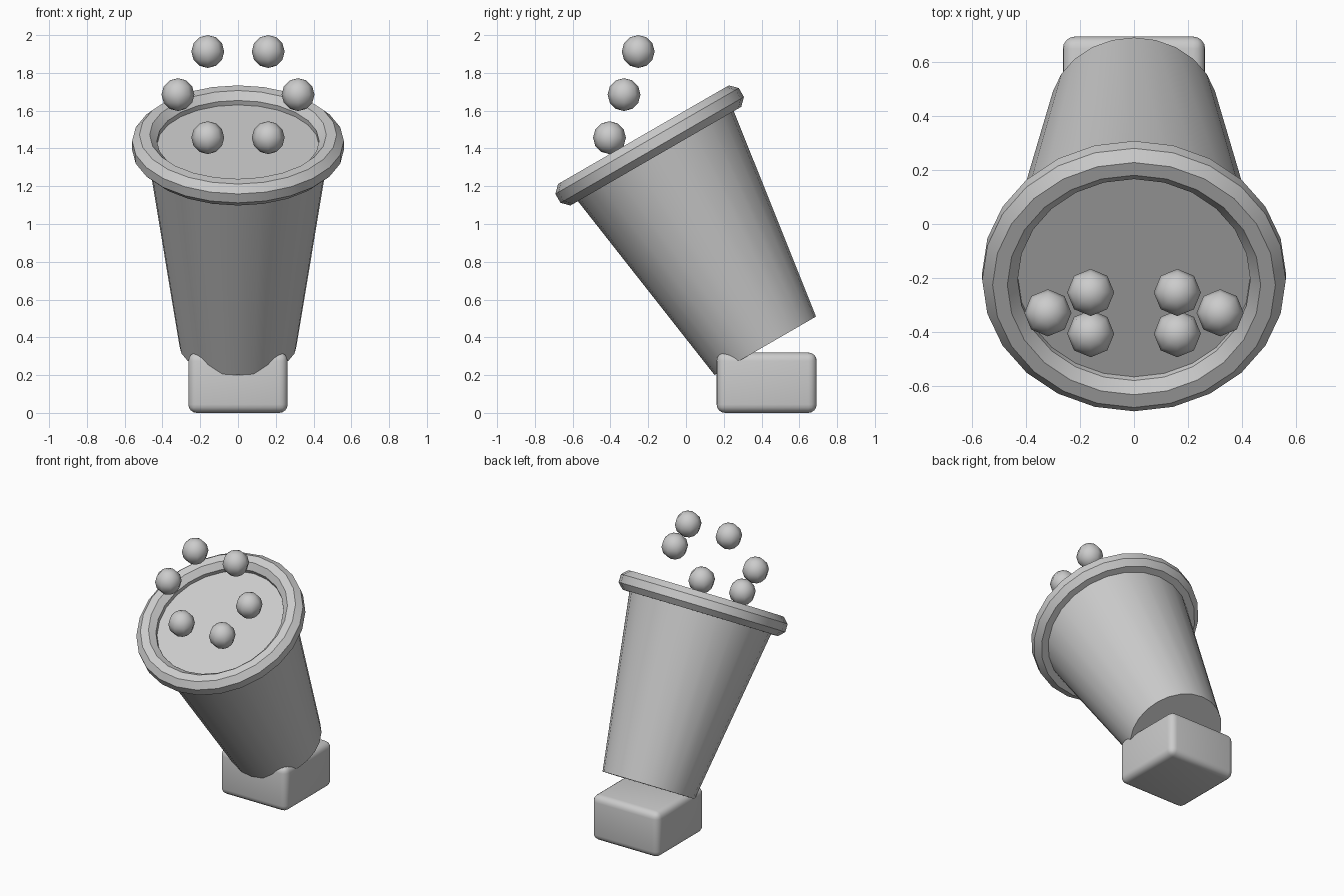
import bpy
import math
from mathutils import Vector, Matrix

cube = bpy.data.objects.get("Cube")
if cube:
    bpy.data.objects.remove(cube, do_unlink=True)

grey = bpy.data.materials.new("plain grey")
grey.use_nodes = True
grey.diffuse_color = (0.6, 0.6, 0.6, 1)
grey.node_tree.nodes["Principled BSDF"].inputs["Base Color"].default_value = (0.6, 0.6, 0.6, 1)

TILT = math.radians(30)
BASE = Vector((0, 0.42, 0.355))
AXIS = Matrix.Rotation(TILT, 3, 'X') @ Vector((0, 0, 1))
HEIGHT = 1.225


def finish(name, angle=30):
    """Name, colour and shade the object just added."""
    obj = bpy.context.object
    obj.name = name
    obj.data.materials.append(grey)
    bpy.ops.object.shade_smooth_by_angle(angle=math.radians(angle))
    return obj


# Tapered cup, leaning forward, closed just inside the rim
bpy.ops.mesh.primitive_cone_add(vertices=24, radius1=0.31, radius2=0.486, depth=HEIGHT,
                                location=BASE + AXIS * HEIGHT / 2, rotation=(TILT, 0, 0))
finish("cup")

# Rolled rim with an octagonal section, flat side outward
bpy.ops.mesh.primitive_torus_add(major_segments=24, minor_segments=8,
                                 major_radius=0.495, minor_radius=0.071,
                                 location=BASE + AXIS * HEIGHT, rotation=(TILT, 0, 0))
rim = finish("rim")
for v in rim.data.vertices:
    # turn the section by half a step
    out = Vector((v.co.x, v.co.y, 0)).normalized()
    offset = v.co - out * 0.495
    side = out.cross(Vector((0, 0, 1)))
    v.co = out * 0.495 + Matrix.Rotation(math.pi / 8, 3, side) @ offset

# Rounded foot block
bpy.ops.mesh.primitive_cube_add(size=1, location=(0, 0.427, 0.16))
foot = bpy.context.object
foot.scale = (0.526, 0.53, 0.32)
bpy.ops.object.transform_apply(location=False, rotation=False, scale=True)
bevel = foot.modifiers.new("rounded edges", 'BEVEL')
bevel.width = 0.045
bevel.segments = 4
bpy.ops.object.modifier_apply(modifier=bevel.name)
finish("foot")

# Mirrored pairs of bubbles above the cup
for row, (x, y, z) in {"lower": (0.16, -0.405, 1.457),
                       "middle": (0.318, -0.328, 1.685),
                       "upper": (0.16, -0.253, 1.913)}.items():
    for label, sign in (("left", 1), ("right", -1)):
        bpy.ops.mesh.primitive_uv_sphere_add(segments=8, ring_count=6, radius=0.087,
                                             location=(sign * x, y, z))
        finish(f"{row}_{label}_bubble", 60)
